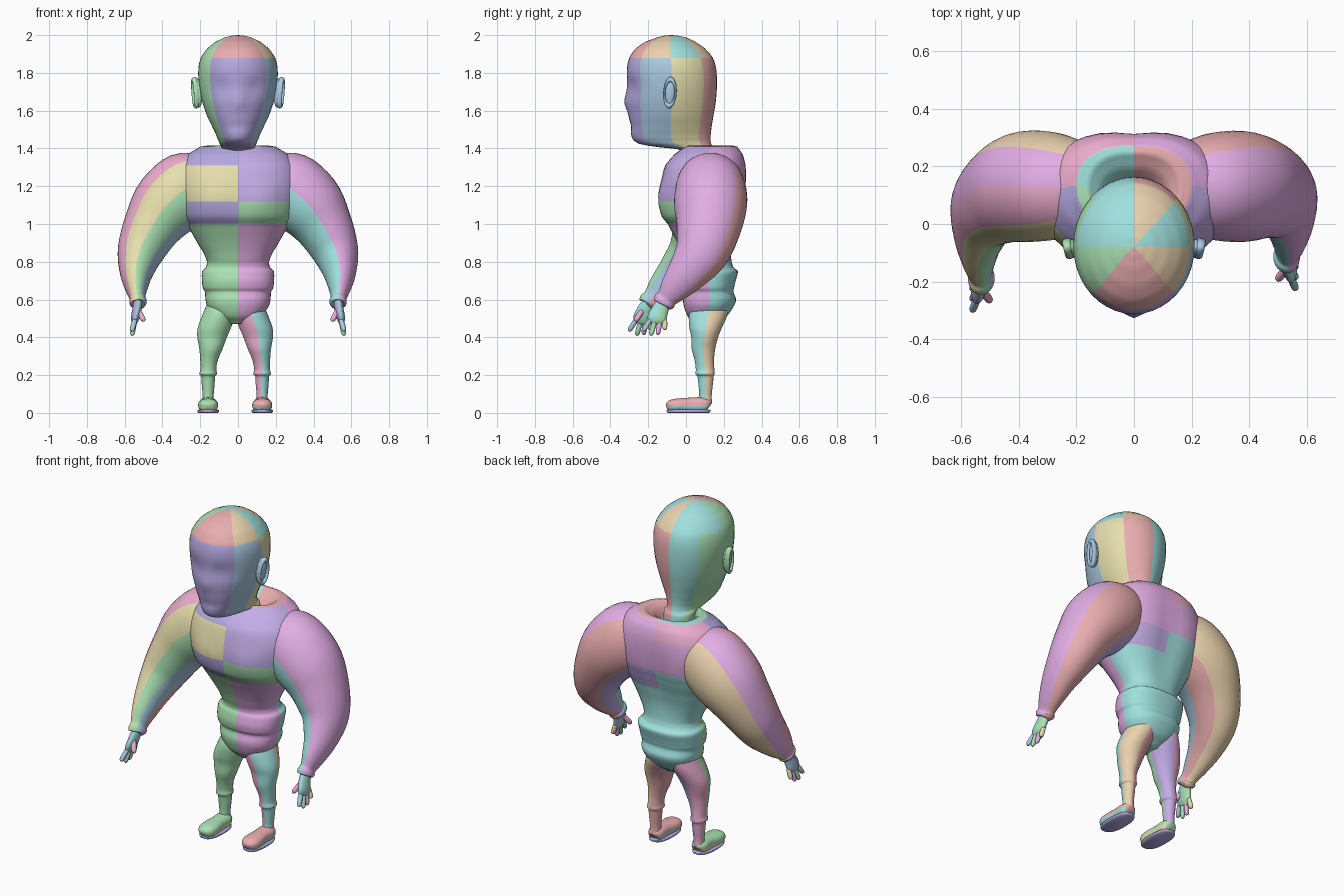
import bpy, bmesh
from math import cos, sin, pi, exp
from mathutils import Vector

if "Cube" in bpy.data.objects:
    bpy.data.objects.remove(bpy.data.objects["Cube"])

PALETTE = {'t': (.35, .75, .73), 'g': (.40, .76, .45), 'm': (.76, .42, .78), 'p': (.46, .40, .76),
           'r': (.82, .42, .43), 'o': (.82, .64, .42), 'y': (.80, .74, .42), 'k': (.84, .42, .62),
           'b': (.40, .60, .78), 'v': (.55, .42, .80)}
MATS = {}
for key, rgb in PALETTE.items():
    MATS[key] = bpy.data.materials.new("panel_" + key)
    MATS[key].diffuse_color = (*rgb, 1)
X, Y, Z = Vector((1, 0, 0)), Vector((0, 1, 0)), Vector((0, 0, 1))


def finish(name, bm):
    bmesh.ops.recalc_face_normals(bm, faces=bm.faces)
    me = bpy.data.meshes.new(name)
    for m in MATS.values():
        me.materials.append(m)
    for f in bm.faces:
        f.smooth = True
    bm.to_mesh(me)
    bm.free()
    ob = bpy.data.objects.new(name, me)
    bpy.context.collection.objects.link(ob)
    return ob


def catmull(p, q, r, s, t):
    return .5 * (2*q + (r - p)*t + (2*p - 5*q + 4*r - s)*t*t + (3*q - p - 3*r + s)*t**3)


def loft(name, st, bands, ref=None, n=2.0, seg=40, sub=4, shape=None):
    """Skin stations (x, y, z, ru, rv); rings lie flat, or square to the path if ref is given.
    bands holds one string of panel colours per stretch, read around the ring."""
    rows = []
    for i in range(len(st) - 1):
        a, b, c, d = st[max(i-1, 0)], st[i], st[i+1], st[min(i+2, len(st)-1)]
        for k in range(sub):
            t = k / sub
            row = [catmull(*v, t) for v in zip(a, b, c, d)]
            if ref is None:
                row[2] = b[2] + (c[2] - b[2]) * t
            rows.append(row)
    rows.append(list(st[-1]))
    bm = bmesh.new()
    rings = []
    for i, (x, y, z, ru, rv) in enumerate(rows):
        u, v = X, Y
        if ref is not None:
            tan = Vector(rows[min(i+1, len(rows)-1)][:3]) - Vector(rows[max(i-1, 0)][:3])
            u = ref.cross(tan).normalized()
            v = tan.cross(u).normalized()
        ring = []
        for j in range(seg):
            a = 2 * pi * j / seg
            ca, sa = cos(a), sin(a)
            ex = 2 / n
            p = Vector((x, y, z)) + u * (ru * abs(ca)**ex * (1 if ca > 0 else -1)) \
                + v * (rv * abs(sa)**ex * (1 if sa > 0 else -1))
            ring.append(bm.verts.new(shape(p) if shape else p))
        rings.append(ring)
    keys = list(MATS)
    for i in range(len(rings) - 1):
        band = bands[i * len(bands) // (len(rings) - 1)]
        for j in range(seg):
            k = (j + 1) % seg
            f = bm.faces.new((rings[i][j], rings[i][k], rings[i+1][k], rings[i+1][j]))
            f.material_index = keys.index(band[j * len(band) // seg])
    for ring, band in ((rings[0], bands[0]), (rings[-1], bands[-1])):
        bm.faces.new(ring).material_index = keys.index(band[0])
    return finish(name, bm)


def upright(table):
    """(x, z, half width, front y, back y) -> stations"""
    return [(x, (f + b) / 2, z, rx, (b - f) / 2) for x, z, rx, f, b in table]


def bump(a, b):
    return exp(-a*a - b*b)


# Head with jaw, shallow eye sockets and nose
def face(p):
    if p.y < -.1:
        p.y += .016 * bump((abs(p.x) - .085) / .05, (p.z - 1.72) / .05)
        p.y -= .016 * bump(p.x / .03, (p.z - 1.645) / .05)
        p.y += .008 * bump(p.x / .08, (p.z - 1.515) / .025)
    return p


head = [(1.34, .085, -.02, .15), (1.395, .086, -.04, .145), (1.41, .09, -.17, .138), (1.425, .098, -.25, .133),
        (1.45, .108, -.283, .13), (1.5, .13, -.296, .134), (1.57, .163, -.302, .145), (1.65, .19, -.311, .158),
        (1.74, .207, -.312, .164), (1.82, .21, -.313, .16), (1.88, .197, -.3, .142), (1.93, .162, -.266, .1),
        (1.965, .118, -.215, .05), (1.988, .07, -.155, .0), (1.998, .03, -.11, -.045), (2.0, .004, -.085, -.075)]
loft("head", upright([(0, *h) for h in head]), ["yrtggppb"] * 10 + ["tottgrro"] * 5, shape=face)

# Torso: hips, belt folds, waist, chest and hollow collar
def muscles(p):
    if p.y < 0:
        p.y -= .022 * bump((abs(p.x) - .13) / .1, (p.z - 1.13) / .1)
    if p.y > .12:
        p.y -= .02 * bump(p.x / .07, (p.z - 1.1) / .25)
    return p


torso = [(.47, .06, .05, .16), (.51, .12, .01, .215), (.56, .16, -.01, .25), (.6, .172, -.015, .265),
         (.64, .175, -.005, .252), (.66, .186, -.015, .255), (.7, .191, -.02, .265), (.75, .19, -.01, .277),
         (.77, .17, .0, .255), (.81, .167, -.01, .245), (.9, .215, -.045, .25), (1.0, .27, -.095, .275),
         (1.04, .3, -.125, .29), (1.12, .325, -.135, .315), (1.22, .335, -.13, .325), (1.31, .31, -.11, .322),
         (1.37, .265, -.06, .305), (1.41, .2, -.01, .275), (1.415, .16, .0, .25), (1.385, .12, .0, .2),
         (1.33, .09, .0, .16)]
loft("torso", upright([(0, *t) for t in torso]),
     ["ttgm"] * 11 + ["vtpg"] * 2 + ["mmyv"] * 2 + ["mkpv"] * 2 + ["rtgr"] * 3, n=2.3, shape=muscles)

arm = [(.13, .13, 1.27, .11, .13), (.25, .13, 1.205, .19, .18), (.37, .13, 1.105, .19, .193),
       (.455, .12, .985, .155, .172), (.515, .085, .855, .124, .145), (.538, .01, .745, .088, .11),
       (.538, -.06, .66, .058, .08), (.532, -.1, .608, .041, .056), (.53, -.112, .592, .046, .06),
       (.528, -.12, .575, .042, .054), (.528, -.122, .572, .02, .03)]
palm = [(.528, -.108, .6, .024, .034), (.535, -.135, .55, .024, .044), (.545, -.155, .5, .022, .05),
        (.548, -.163, .472, .011, .036)]
fingers = [(-.195, -.228, .432), (-.17, -.187, .408), (-.145, -.15, .412), (-.12, -.113, .438)]
leg = [(.07, .58, .08, .03, .23), (.085, .52, .088, .015, .22), (.11, .45, .088, .018, .19),
       (.122, .4, .078, .028, .17), (.128, .34, .062, .03, .155), (.138, .28, .047, .045, .148),
       (.142, .23, .042, .052, .15), (.143, .205, .047, .05, .152), (.143, .195, .037, .06, .147),
       (.143, .15, .034, .066, .142), (.143, .09, .029, .07, .136), (.143, .05, .032, .065, .138)]
foot = [(.126, .036, .018, .018), (.118, .04, .037, .032), (.09, .043, .047, .04), (.03, .041, .046, .04),
        (-.03, .041, .053, .036), (-.07, .038, .05, .034), (-.094, .033, .034, .025), (-.103, .03, .014, .012)]


def capsule(name, a, b, r, colour):
    a, b = Vector(a), Vector(b)
    stations = [(*a.lerp(b, t), r*k, r*k) for t, k in ((0, .9), (.45, 1), (.8, .95), (.94, .65), (1, .1))]
    loft(name, stations, [colour], ref=Y, seg=16, sub=3)


for s, side in ((1, "left"), (-1, "right")):
    # the arm on -x swings further forward
    def pose(st):
        return [(s*x, y - (.075 * min(1, max(0, (1.1 - z) / .5)) if s < 0 else 0), z, *r) for x, y, z, *r in st]

    # Arm, from shoulder to cuff
    loft(side + "_arm", pose(arm), ["vrrmmmtt"] if s > 0 else ["moorbgyk"], ref=Y)

    # Hand
    loft(side + "_palm", pose(palm), ["bgtp"], ref=Y, seg=24)
    for i, (y0, y1, z1) in enumerate(fingers):
        a, b = pose([(.545, y0 + .008, .495), (.562, y1, z1)])
        capsule(f"{side}_finger_{i + 1}", a, b, .0135, "bgmy"[i])
    a, b = pose([(.532, -.15, .55), (.497, -.195, .485)])
    capsule(side + "_thumb", a, b, .0145, "k")

    # Leg and shoe, centred slightly off the body axis
    loft(side + "_leg", upright([(s*x - .015, *r) for x, *r in leg]), ["orkt"] if s > 0 else ["vkgg"])
    fx = s * .143 - .015
    loft(side + "_shoe", [(fx, y, z, rx, rz) for y, z, rx, rz in foot],
         ["rrtt"] if s > 0 else ["ggyy"], ref=Z, n=2.3)
    sole = [(fx, 0, .05, -.095, .122), (fx, .004, .056, -.101, .129),
            (fx, .014, .057, -.102, .13), (fx, .018, .05, -.095, .122)]
    loft(side + "_sole", upright(sole), ["p"], n=2.5)

    # Ear: shell and rim
    bm = bmesh.new()
    bmesh.ops.create_uvsphere(bm, u_segments=24, v_segments=16, radius=1)
    for f in bm.faces:
        f.material_index = list(MATS).index('b' if s > 0 else 'g')
    shell = finish(side + "_ear", bm)
    shell.scale = (.022, .032, .078)
    bpy.ops.mesh.primitive_torus_add(major_segments=32, minor_segments=10, major_radius=1, minor_radius=.2)
    rim = bpy.context.object
    rim.name = side + "_ear_rim"
    rim.data.materials.append(MATS['b' if s > 0 else 'g'])
    for f in rim.data.polygons:
        f.use_smooth = True
    for v in rim.data.vertices:
        v.co = (v.co.z * .075, v.co.y * .03, v.co.x * .07)
    rim.data.flip_normals()
    for ob, off in ((shell, .212), (rim, .226)):
        ob.location = (s * off, -.085, 1.695)
        ob.rotation_euler = (-.08, s * .06, -s * .2)

for m in bpy.data.materials:
    if m.users and not m.is_grease_pencil:
        m.use_nodes = True
        m.node_tree.nodes["Principled BSDF"].inputs["Base Color"].default_value = m.diffuse_color
